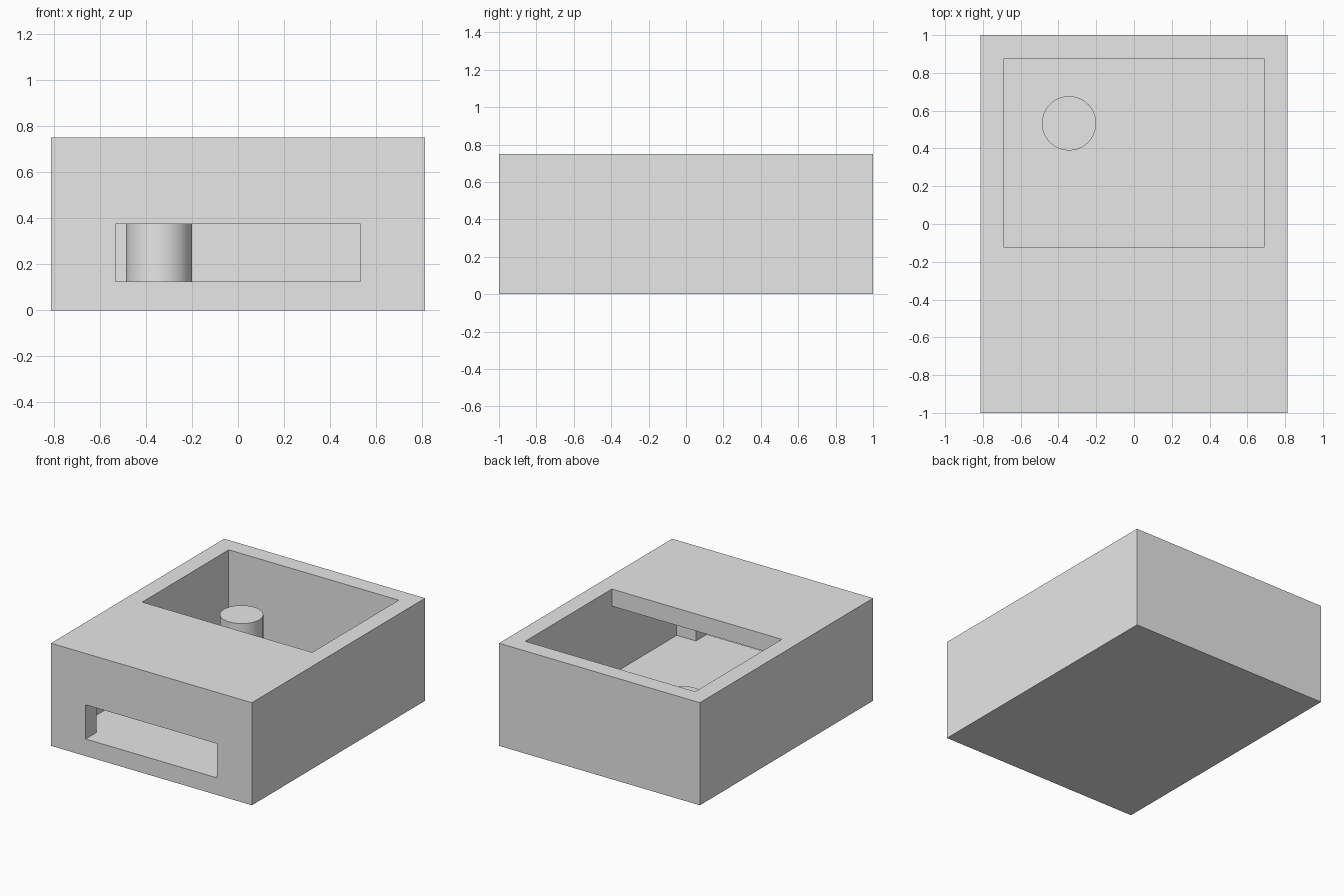
import bpy
import bmesh
from mathutils import Vector

if "Cube" in bpy.data.objects:
    bpy.data.objects.remove(bpy.data.objects["Cube"], do_unlink=True)

HALF_X, HALF_Y, HEIGHT = 0.8125, 1.0, 0.75
WALL = 0.125
INNER_X, INNER_Y = HALF_X - WALL, HALF_Y - WALL

grey = bpy.data.materials.new("plain grey")
grey.use_nodes = True
colour = (0.8, 0.8, 0.8, 1.0)
grey.diffuse_color = colour
grey.node_tree.nodes["Principled BSDF"].inputs["Base Color"].default_value = colour


def extruded(name, profile, half_x):
    """Solid with a (y, z) profile, extruded across x."""
    bm = bmesh.new()
    face = bm.faces.new([bm.verts.new((-half_x, y, z)) for y, z in profile])
    result = bmesh.ops.extrude_face_region(bm, geom=[face])
    moved = [v for v in result["geom"] if isinstance(v, bmesh.types.BMVert)]
    bmesh.ops.translate(bm, verts=moved, vec=Vector((2 * half_x, 0, 0)))
    bmesh.ops.recalc_face_normals(bm, faces=bm.faces)
    mesh = bpy.data.meshes.new(name)
    bm.to_mesh(mesh)
    bm.free()
    mesh.materials.append(grey)
    obj = bpy.data.objects.new(name, mesh)
    bpy.context.collection.objects.link(obj)
    return obj


def rectangle(y0, y1, z0, z1):
    return [(y0, z0), (y1, z0), (y1, z1), (y0, z1)]


def cut(target, cutter):
    mod = target.modifiers.new("cut", "BOOLEAN")
    mod.operation = "DIFFERENCE"
    mod.solver = "EXACT"
    mod.object = cutter
    bpy.context.view_layer.objects.active = target
    bpy.ops.object.modifier_apply(modifier=mod.name)
    bpy.data.objects.remove(cutter, do_unlink=True)


# Outer box
box = extruded("box_body", rectangle(-HALF_Y, HALF_Y, 0, HEIGHT), HALF_X)

# Hollow chamber that runs under the front deck and opens upward at the back
chamber = [(-INNER_Y, WALL), (INNER_Y, WALL), (INNER_Y, HEIGHT + 0.1),
           (-WALL, HEIGHT + 0.1), (-WALL, HEIGHT - WALL), (-INNER_Y, HEIGHT - WALL)]
cut(box, extruded("chamber_cutter", chamber, INNER_X))

# Slot through the front wall, level with the chamber floor
cut(box, extruded("slot_cutter", rectangle(-HALF_Y - 0.1, -INNER_Y + 0.1, WALL, 0.375), 0.532))

# Round post on the chamber floor
POST_TOP = 0.5
bpy.ops.mesh.primitive_cylinder_add(vertices=64, radius=0.1435, depth=POST_TOP - WALL,
                                    location=(-0.344, 0.533, (POST_TOP + WALL) / 2))
post = bpy.context.object
post.name = "round_post"
post.data.materials.append(grey)
bpy.ops.object.shade_smooth_by_angle()
